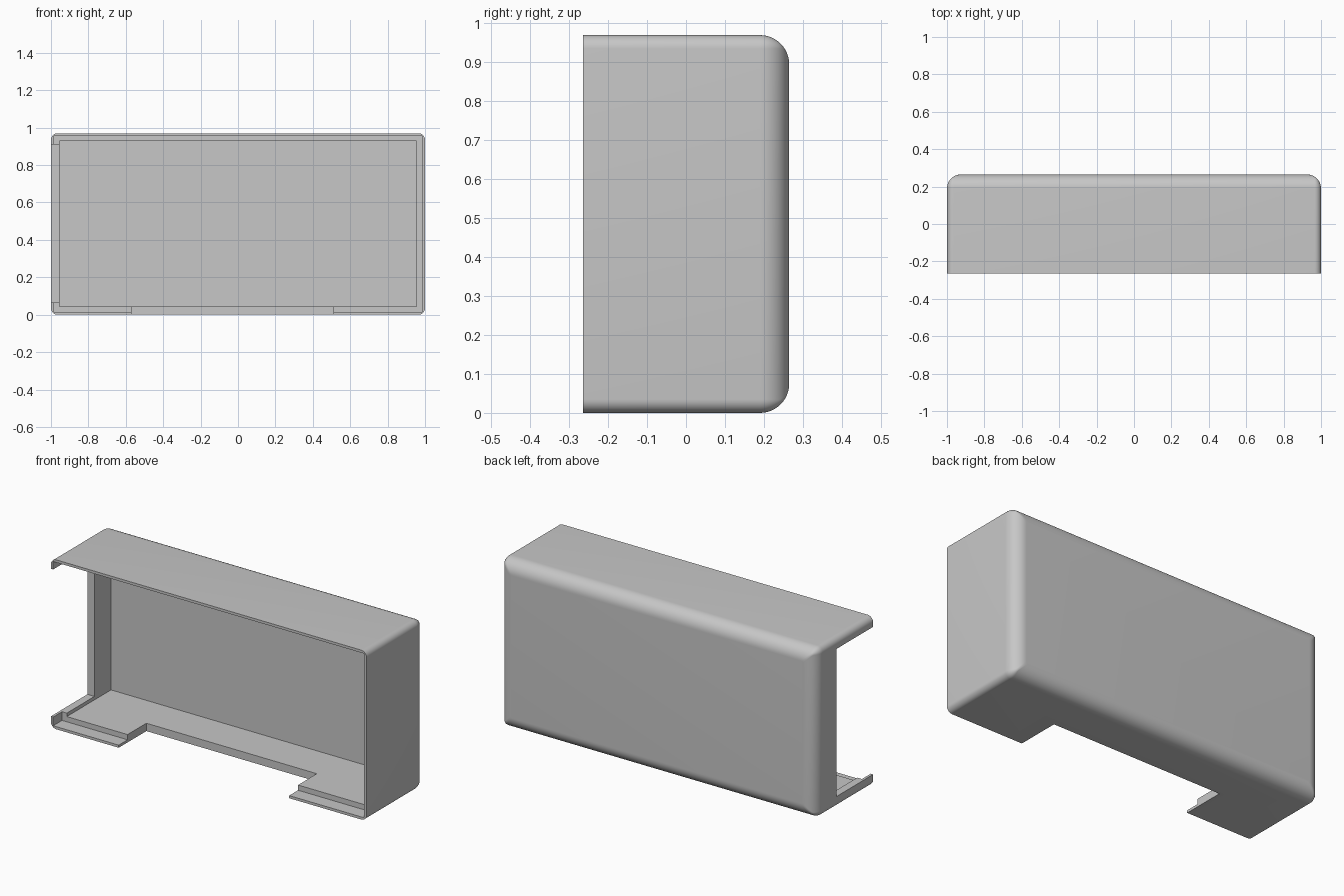
import bpy, bmesh, math

cube = bpy.data.objects.get("Cube")
if cube:
    bpy.data.objects.remove(cube, do_unlink=True)

W, H, FRONT, BACK = 1.0, 0.97, -0.265, 0.265
CORNER, BACK_R = 0.035, 0.075

grey = bpy.data.materials.new("light grey plastic")
grey.use_nodes = True
colour = (0.57, 0.57, 0.57, 1)
grey.diffuse_color = colour
grey.node_tree.nodes["Principled BSDF"].inputs["Base Color"].default_value = colour


def rounded_ring(bm, y, inset, radius, steps=8):
    """Rounded rectangle of vertices in the xz plane."""
    cx, cz = W - inset - radius, H / 2 - inset - radius
    ring = []
    for quarter, (sx, sz) in enumerate([(1, 1), (-1, 1), (-1, -1), (1, -1)]):
        for i in range(steps + 1):
            a = math.pi / 2 * (quarter + i / steps)
            ring.append(bm.verts.new((sx * cx + radius * math.cos(a), y,
                                      H / 2 + sz * cz + radius * math.sin(a))))
    return ring


def make_object(name, bm):
    bmesh.ops.recalc_face_normals(bm, faces=bm.faces)
    mesh = bpy.data.meshes.new(name)
    bm.to_mesh(mesh)
    bm.free()
    mesh.materials.append(grey)
    obj = bpy.data.objects.new(name, mesh)
    bpy.context.collection.objects.link(obj)
    return obj


def cut_box(target, name, x, y, z):
    """Subtract a box given by its x, y and z ranges."""
    bm = bmesh.new()
    bmesh.ops.create_cube(bm, size=1)
    for v in bm.verts:
        v.co = [lo + (c + 0.5) * (hi - lo) for c, (lo, hi) in zip(v.co, (x, y, z))]
    cutter = make_object(name, bm)
    cutter.hide_render = True
    mod = target.modifiers.new(name, 'BOOLEAN')
    mod.operation, mod.solver, mod.object = 'DIFFERENCE', 'EXACT', cutter
    bpy.ops.object.modifier_apply(modifier=name)
    bpy.data.objects.remove(cutter, do_unlink=True)


# Outer body: rounded section lofted along y, with a rounded back rim
bm = bmesh.new()
rings = [rounded_ring(bm, FRONT, 0, CORNER)]
for i in range(13):
    a = math.pi / 2 * i / 12
    inset = BACK_R * (1 - math.cos(a))
    rings.append(rounded_ring(bm, BACK - BACK_R + BACK_R * math.sin(a), inset,
                              max(CORNER - inset, 0.01)))
for r0, r1 in zip(rings, rings[1:]):
    for i in range(len(r0)):
        j = (i + 1) % len(r0)
        bm.faces.new((r0[i], r0[j], r1[j], r1[i]))
bm.faces.new(rings[0])
bm.faces.new(rings[-1])
shell = make_object("cover_shell", bm)
bpy.ops.object.select_all(action='DESELECT')
bpy.context.view_layer.objects.active = shell
shell.select_set(True)

# Inner cavity, stepped front lip, open side and bottom notch
cut_box(shell, "cavity", (-0.955, 0.955), (-0.5, 0.215), (0.045, 0.93))
cut_box(shell, "front_lip", (-0.985, 0.985), (-0.5, -0.185), (0.015, 0.955))
cut_box(shell, "side_opening", (-1.2, -0.9), (-0.5, 0.065), (0.065, 0.91))
cut_box(shell, "bottom_notch", (-0.57, 0.51), (-0.5, -0.015), (-0.2, 0.2))

bpy.ops.object.shade_smooth_by_angle(angle=math.radians(35))
